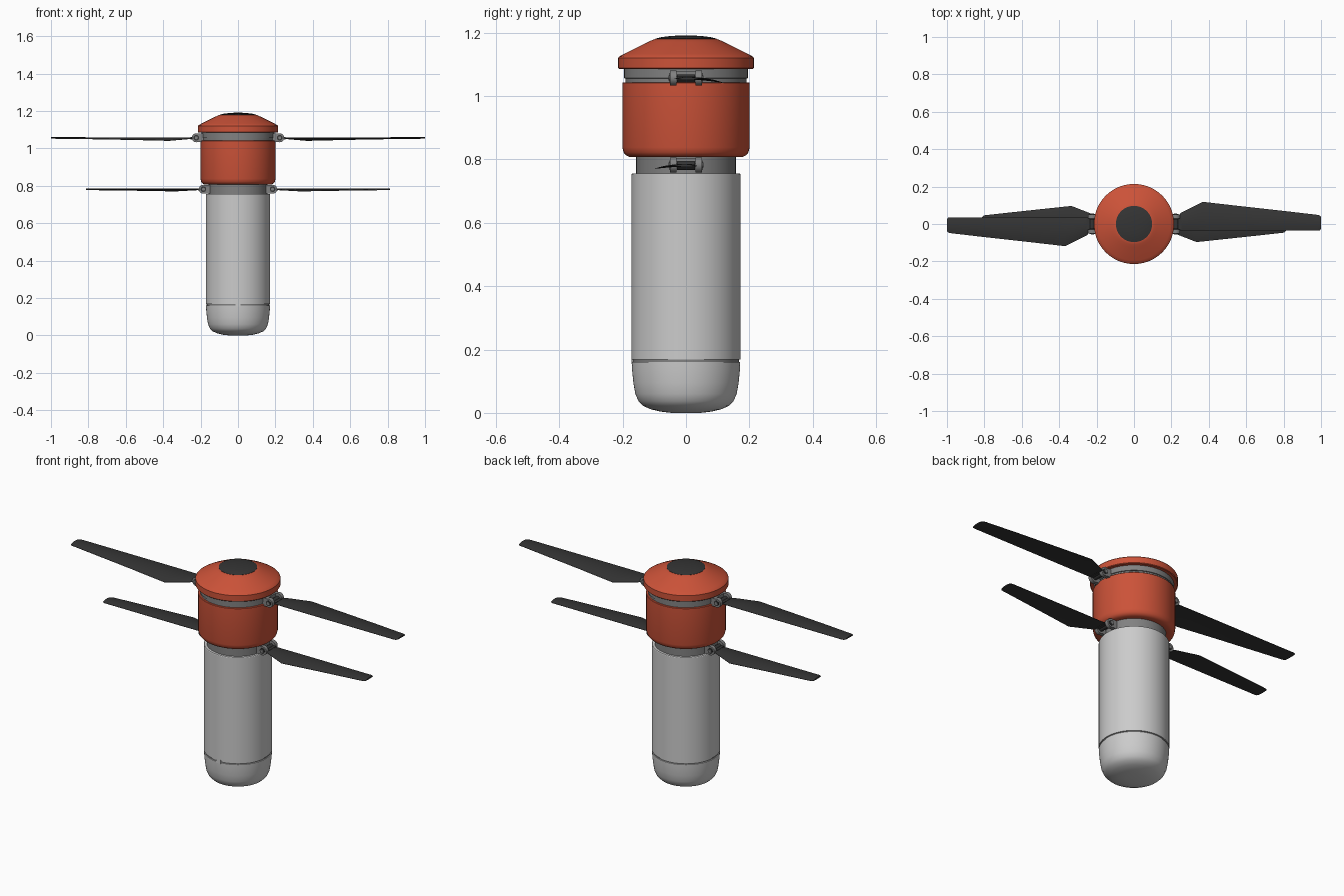
import bpy, bmesh
from math import pi, cos, sin, radians
from mathutils import Matrix, Vector

if "Cube" in bpy.data.objects:
    bpy.data.objects.remove(bpy.data.objects["Cube"])


def material(name, rgb):
    m = bpy.data.materials.new(name)
    m.diffuse_color = (*rgb, 1)
    m.use_nodes = True
    m.node_tree.nodes["Principled BSDF"].inputs["Base Color"].default_value = m.diffuse_color
    return m


RED = material("red_paint", (0.60, 0.085, 0.04))
DARK = material("dark_composite", (0.035, 0.035, 0.035))
METAL = material("dark_metal", (0.22, 0.22, 0.22))


def finish(name, bm, mat=None, angle=30):
    bmesh.ops.recalc_face_normals(bm, faces=bm.faces)
    me = bpy.data.meshes.new(name)
    bm.to_mesh(me)
    bm.free()
    ob = bpy.data.objects.new(name, me)
    bpy.context.collection.objects.link(ob)
    if mat:
        me.materials.append(mat)
    bpy.ops.object.select_all(action='DESELECT')
    ob.select_set(True)
    bpy.context.view_layer.objects.active = ob
    bpy.ops.object.shade_smooth_by_angle(angle=radians(angle))
    return ob


def lathe(name, profile, mat=None, n=72):
    """Revolve (radius, z) points round the z axis; open ends are capped."""
    bm = bmesh.new()
    rings = [[bm.verts.new((r * cos(2 * pi * i / n), r * sin(2 * pi * i / n), z))
              for i in range(n)] for r, z in profile]
    for a, b in zip(rings, rings[1:]):
        for i in range(n):
            j = (i + 1) % n
            bm.faces.new((a[i], a[j], b[j], b[i]))
    bm.faces.new(rings[0][::-1])
    bm.faces.new(rings[-1])
    return finish(name, bm, mat)


def add_box(bm, lo, hi):
    lo, hi = Vector(lo), Vector(hi)
    bmesh.ops.create_cube(bm, size=1, matrix=Matrix.Translation((lo + hi) / 2)
                          @ Matrix.Diagonal((*(hi - lo), 1)))


def add_pin(bm, x, y, z, r, length):
    """Cylinder lying along y."""
    bmesh.ops.create_cone(bm, cap_ends=True, segments=28, radius1=r, radius2=r, depth=length,
                          matrix=Matrix.Translation((x, y, z)) @ Matrix.Rotation(pi / 2, 4, 'X'))


def turn(bm, k):
    bmesh.ops.rotate(bm, verts=bm.verts, cent=(0, 0, 0), matrix=Matrix.Rotation(pi * k, 3, 'Z'))


def blade(name, sections, hinge_x, z, flip, k):
    """Cambered blade lofted through (x, trailing y, leading y) sections."""
    bm = bmesh.new()
    steps, loops = 10, []
    for x, y0, y1 in sections:
        top, low = [], []
        for i in range(steps + 1):
            t = i / steps
            y = y0 + (y1 - y0) * t
            h = 0.001 + 0.004 * (1 - (2 * t - 1) ** 2)
            zz = z - y * y
            top.append(bm.verts.new((x, flip * y, zz + h)))
            low.append(bm.verts.new((x, flip * y, zz - h * 0.6)))
        loops.append(top + low[::-1])
    for a, b in zip(loops, loops[1:]):
        for i in range(len(a)):
            j = (i + 1) % len(a)
            bm.faces.new((a[i], a[j], b[j], b[i]))
    bm.faces.new(loops[0])
    bm.faces.new(loops[-1])
    # root knuckle held between the hinge lugs
    add_pin(bm, hinge_x, 0, z, 0.013, 0.056)
    add_box(bm, (hinge_x, -0.028, z - 0.006), (sections[0][0] + 0.015, 0.028, z + 0.006))
    turn(bm, k)
    finish(name, bm, DARK)


def hinge(name, x, z, inner, k):
    lugs, washers, pins = bmesh.new(), bmesh.new(), bmesh.new()
    for s in (-1, 1):
        add_pin(lugs, x, s * 0.04, z, 0.024, 0.02)
        add_box(lugs, (inner, s * 0.04 - 0.01, z - 0.022), (x, s * 0.04 + 0.01, z + 0.022))
        add_pin(washers, x, s * 0.051, z, 0.015, 0.003)
        add_pin(pins, x, s * 0.053, z, 0.008, 0.004)
    add_box(lugs, (inner, -0.035, z + 0.004), (x - 0.012, 0.035, z + 0.022))
    for bm, part, mat in ((lugs, "lugs", METAL), (washers, "washers", DARK), (pins, "pins", METAL)):
        turn(bm, k)
        finish(f"{name}_{part}", bm, mat)


# lower body with rounded base and panel groove
lathe("body_shell", [(0.045, 0.0), (0.08, 0.004), (0.11, 0.011), (0.135, 0.022), (0.15, 0.037),
                     (0.160, 0.06), (0.166, 0.095), (0.170, 0.135), (0.171, 0.160), (0.167, 0.161),
                     (0.167, 0.168), (0.172, 0.169), (0.172, 0.753), (0.170, 0.756)])
lathe("groove_lining", [(0.1675, 0.161), (0.1675, 0.168)], METAL)

# small latch bridging the groove at the front
bm = bmesh.new()
add_box(bm, (-0.014, -0.1725, 0.154), (0.014, -0.16, 0.175))
finish("front_latch", bm)

# rotor rings and housing
lathe("lower_rotor_ring", [(0.157, 0.75), (0.157, 0.812)], METAL)
lathe("motor_housing", [(0.165, 0.807), (0.180, 0.808), (0.190, 0.813), (0.197, 0.822),
                        (0.201, 0.838), (0.201, 1.041), (0.199, 1.043)], RED)
lathe("upper_rotor_ring", [(0.191, 1.04), (0.191, 1.055), (0.195, 1.056), (0.195, 1.09)], METAL)

# top cover
lathe("top_cover", [(0.19, 1.085), (0.211, 1.085), (0.214, 1.088), (0.214, 1.120), (0.211, 1.124),
                    (0.195, 1.133), (0.155, 1.153), (0.125, 1.168), (0.110, 1.175), (0.097, 1.180)], RED)
lathe("top_dome", [(0.097, 1.178), (0.097, 1.181), (0.075, 1.186), (0.05, 1.189), (0.02, 1.191)], DARK)

# two counter-rotating rotors, each with two blades
upper = [(0.238, -0.030, 0.040), (0.25, -0.035, 0.060), (0.368, -0.036, 0.118), (0.39, -0.036, 0.116),
         (0.60, -0.036, 0.092), (0.80, -0.036, 0.070), (0.980, -0.036, 0.049),
         (0.994, -0.034, 0.046), (1.0, -0.026, 0.038)]
lower = [(0.200, -0.028, 0.036), (0.215, -0.033, 0.050), (0.333, -0.034, 0.096), (0.35, -0.034, 0.095),
         (0.50, -0.034, 0.079), (0.65, -0.034, 0.063), (0.795, -0.034, 0.047),
         (0.806, -0.032, 0.044), (0.812, -0.025, 0.037)]
for k, side in ((0, "right"), (1, "left")):
    blade(f"upper_blade_{side}", upper, 0.225, 1.055, 1, k)
    hinge(f"upper_hinge_{side}", 0.223, 1.057, 0.175, k)
    blade(f"lower_blade_{side}", lower, 0.187, 0.780, -1, k)
    hinge(f"lower_hinge_{side}", 0.185, 0.782, 0.140, k)
